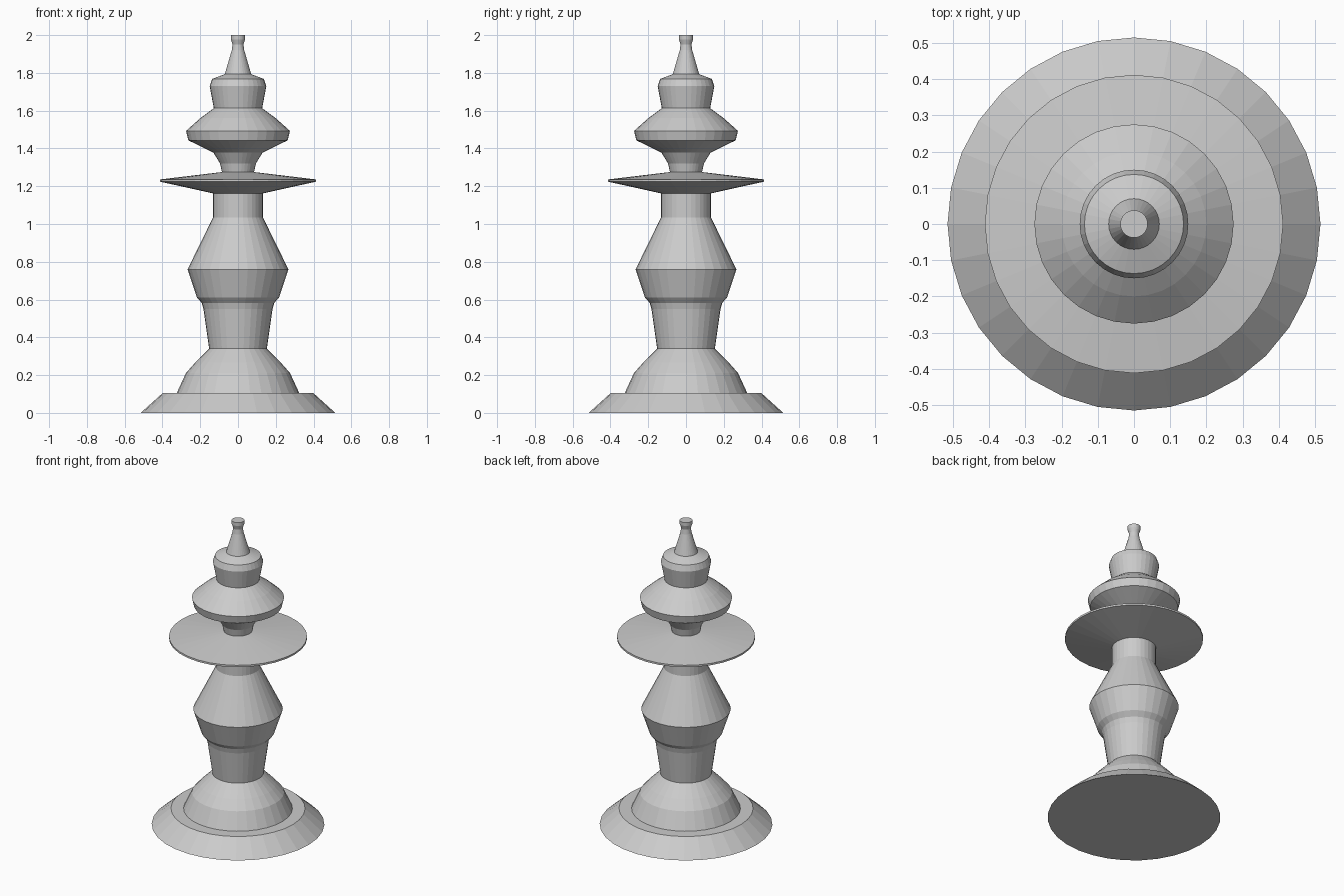
import bpy, bmesh
from math import cos, sin, tau

if "Cube" in bpy.data.objects:
    bpy.data.objects.remove(bpy.data.objects["Cube"])

SIDES = 32

def lathe(name, profile):
    """Revolve (radius, z) points around z and cap both ends, flat shaded."""
    bm = bmesh.new()
    rings = [[bm.verts.new((r * cos(tau * i / SIDES), r * sin(tau * i / SIDES), z))
              for i in range(SIDES)] for r, z in profile]
    for a, b in zip(rings, rings[1:]):
        for i in range(SIDES):
            j = (i + 1) % SIDES
            bm.faces.new((a[i], a[j], b[j], b[i]))
    bm.faces.new(rings[0][::-1])
    bm.faces.new(rings[-1])
    mesh = bpy.data.meshes.new(name)
    bm.to_mesh(mesh)
    bm.free()
    obj = bpy.data.objects.new(name, mesh)
    bpy.context.collection.objects.link(obj)
    return obj

# The whole turned piece is one continuous profile, listed by section
base = [(0.515, 0), (0.40, 0.104), (0.325, 0.104), (0.275, 0.212), (0.225, 0.268), (0.153, 0.34)]
lower_stem = [(0.183, 0.55), (0.192, 0.582), (0.218, 0.612)]
belly = [(0.267, 0.76), (0.132, 1.035), (0.132, 1.162)]
disc = [(0.412, 1.224), (0.412, 1.236), (0.085, 1.275)]
bulb = [(0.095, 1.32), (0.13, 1.378), (0.263, 1.443), (0.275, 1.493), (0.20, 1.56), (0.128, 1.613)]
collar = [(0.15, 1.73), (0.137, 1.768), (0.07, 1.793)]
finial = [(0.033, 1.92), (0.029, 1.95), (0.038, 1.978), (0.038, 2.0)]

lathe("turned_pillar", base + lower_stem + belly + disc + bulb + collar + finial)
